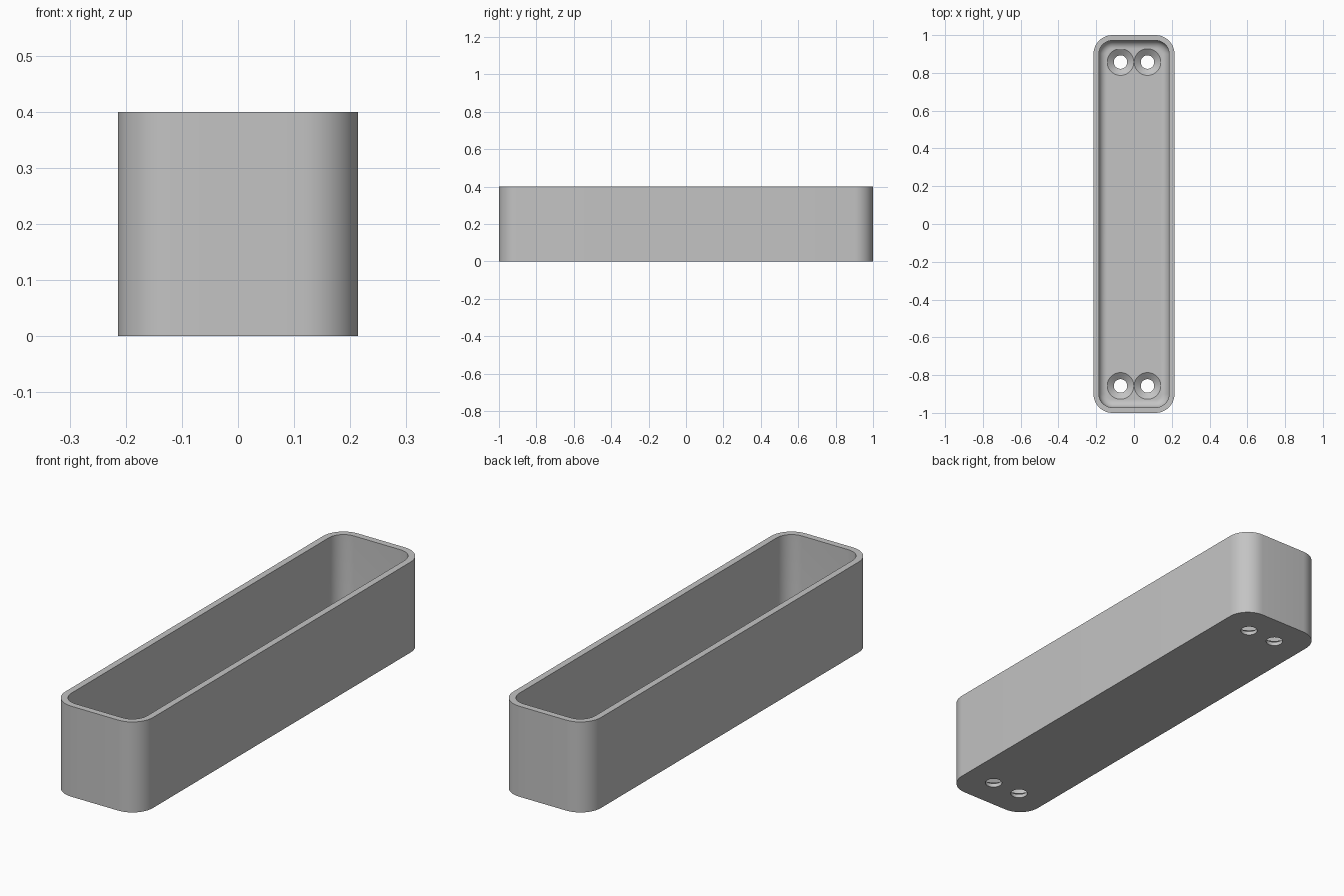
import bpy, bmesh
from math import sin, cos, pi

cube = bpy.data.objects.get("Cube")
if cube:
    bpy.data.objects.remove(cube, do_unlink=True)

MM = 1 / 70                       # the tray is 140 units long
HALF_X, HALF_Y, HEIGHT = 15, 70, 28
CORNER, WALL, FLOOR, FILLET = 7, 2, 3, 3
STEPS = 12

grey = bpy.data.materials.new("plain grey")
grey.use_nodes = True
colour = (0.55, 0.55, 0.55, 1)
grey.diffuse_color = colour
grey.node_tree.nodes["Principled BSDF"].inputs["Base Color"].default_value = colour


def rounded_ring(inset, z):
    """Rounded rectangle outline, inset evenly from the outer wall."""
    r = CORNER - inset
    points = []
    for i, (sx, sy) in enumerate([(1, 1), (-1, 1), (-1, -1), (1, -1)]):
        for k in range(STEPS + 1):
            a = (i + k / STEPS) * pi / 2
            points.append((sx * (HALF_X - CORNER) + r * cos(a),
                           sy * (HALF_Y - CORNER) + r * sin(a), z))
    return points


def circle_ring(x, y, r, z, n=48):
    return [(x + r * cos(2 * pi * k / n), y + r * sin(2 * pi * k / n), z)
            for k in range(n)]


def loft(bm, rings):
    """Skin a stack of rings and cap both ends."""
    loops = [[bm.verts.new([c * MM for c in p]) for p in ring] for ring in rings]
    for a, b in zip(loops, loops[1:]):
        for i in range(len(a)):
            j = (i + 1) % len(a)
            bm.faces.new((a[i], a[j], b[j], b[i]))
    bm.faces.new(loops[0][::-1])
    bm.faces.new(loops[-1])


def make_object(name, bm):
    bmesh.ops.recalc_face_normals(bm, faces=bm.faces[:])
    mesh = bpy.data.meshes.new(name)
    bm.to_mesh(mesh)
    bm.free()
    mesh.materials.append(grey)
    obj = bpy.data.objects.new(name, mesh)
    bpy.context.scene.collection.objects.link(obj)
    return obj


# Tray: outer wall, rim, inner wall, rounded inner base and floor
rings = [rounded_ring(0, 0), rounded_ring(0, HEIGHT), rounded_ring(WALL, HEIGHT)]
for k in range(STEPS + 1):
    a = k / STEPS * pi / 2
    rings.append(rounded_ring(WALL + FILLET * (1 - cos(a)),
                              FLOOR + FILLET * (1 - sin(a))))
bm = bmesh.new()
loft(bm, rings)
tray = make_object("tray", bm)

# Countersunk screw holes, a pair at each end
bm = bmesh.new()
for x in (-5, 5):
    for y in (-60, 60):
        loft(bm, [circle_ring(x, y, r, z)
                  for r, z in ((2.5, -1), (2.5, 1.2), (4.93, FLOOR), (4.93, FLOOR + 1))])
cutter = make_object("screw_hole_cutter", bm)
cutter.hide_render = True

cut = tray.modifiers.new("screw holes", 'BOOLEAN')
cut.operation = 'DIFFERENCE'
cut.solver = 'EXACT'
cut.object = cutter

# Apply the cut, then smooth the curved walls
bpy.context.view_layer.objects.active = tray
for obj in bpy.context.selected_objects:
    obj.select_set(False)
tray.select_set(True)
bpy.ops.object.modifier_apply(modifier=cut.name)
bpy.data.objects.remove(cutter, do_unlink=True)
bpy.ops.object.shade_smooth_by_angle(angle=pi / 6)
